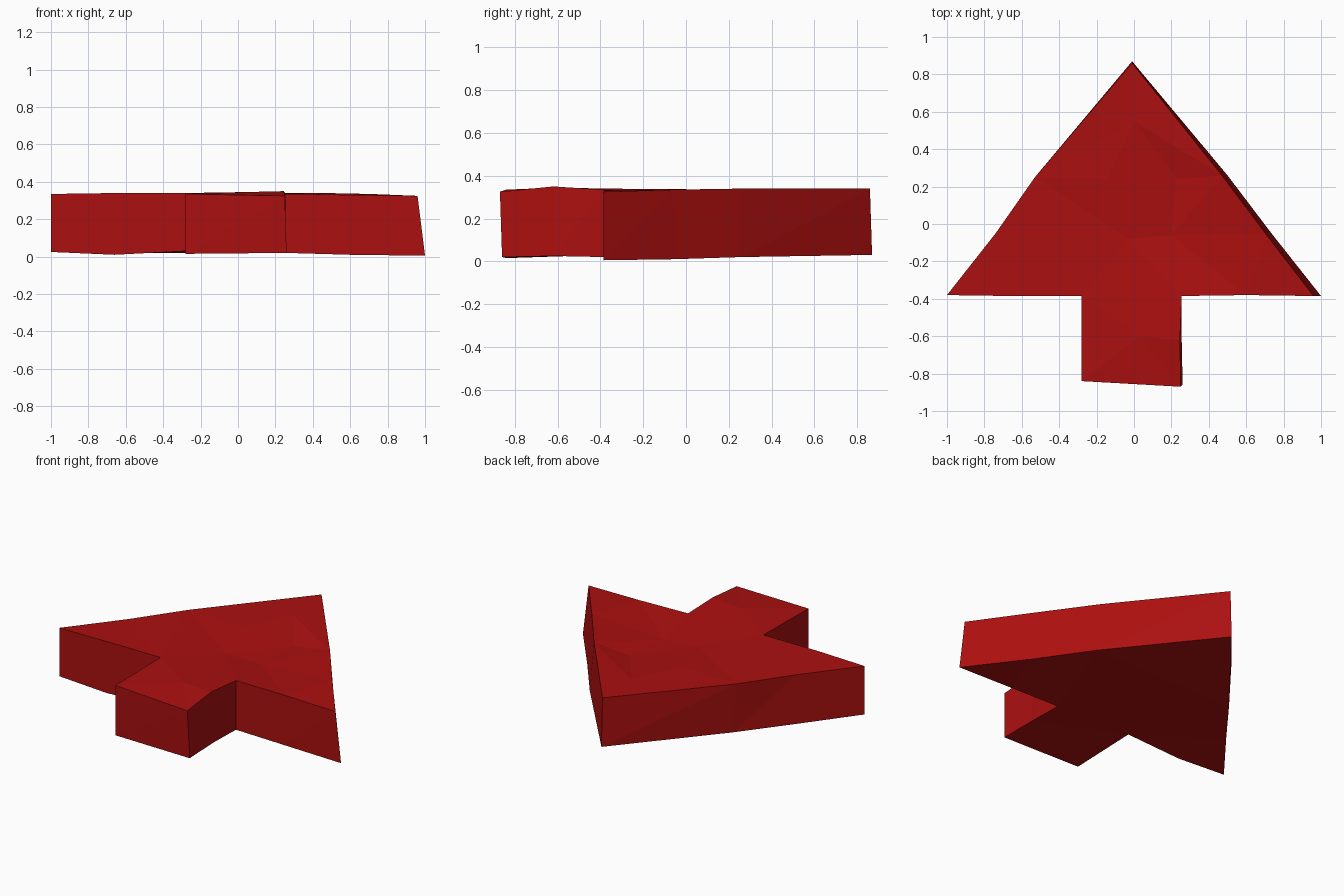
import bpy
import bmesh
from mathutils import Vector
from mathutils.geometry import delaunay_2d_cdt

default_cube = bpy.data.objects.get("Cube")
if default_cube:
    bpy.data.objects.remove(default_cube, do_unlink=True)


def make_material(name, colour):
    material = bpy.data.materials.new(name)
    material.use_nodes = True
    material.diffuse_color = colour
    shader = material.node_tree.nodes["Principled BSDF"]
    shader.inputs["Base Color"].default_value = colour
    shader.inputs["Roughness"].default_value = 0.8
    return material


# Outline, counter-clockwise from the tip: x, y, top height, bottom height
outline = [
    (-0.01, 0.86, 0.34, 0.03),
    (-0.53, 0.25, 0.335, 0.02),
    (-0.74, -0.05, 0.335, 0.02),
    (-1.0, -0.38, 0.335, 0.025),
    (-0.66, -0.385, 0.34, 0.01),
    (-0.28, -0.385, 0.34, 0.03),
    (-0.28, -0.84, 0.335, 0.015),
    (0.25, -0.87, 0.325, 0.02),
    (0.245, -0.62, 0.35, 0.025),
    (0.255, -0.385, 0.335, 0.02),
    (0.6, -0.38, 0.33, 0.01),
    (0.96, -0.385, 0.325, 0.005),
    (0.71, -0.06, 0.335, 0.01),
    (0.47, 0.26, 0.34, 0.02),
]

# Where the lower rim leans away from the upper rim: index to x and y shift
lean = {0: (0, 0.01), 1: (0.02, 0), 7: (0.01, 0.01), 8: (0.01, 0),
        11: (0.04, 0), 12: (0.025, 0.01), 13: (0.03, 0)}

# Gentle hollow and ridges hammered into the upper face
dents = [
    (0.0, 0.55, 0.335),
    (-0.14, 0.24, 0.335),
    (0.23, 0.24, 0.31),
    (-0.03, -0.08, 0.315),
    (0.2, -0.06, 0.305),
    (0.03, -0.6, 0.345),
]

top = [Vector((x, y, high)) for x, y, high, low in outline]
bottom = []
for index, (x, y, high, low) in enumerate(outline):
    dx, dy = lean.get(index, (0, 0))
    bottom.append(Vector((x + dx, y + dy, low)))


def add_cap(bm, rim, inner, flip):
    """Triangulate the outline with its inner points and return the rim."""
    points = rim + inner
    count = len(rim)
    edges = [(i, (i + 1) % count) for i in range(count)]
    flat = [point.to_2d() for point in points]
    result = delaunay_2d_cdt(flat, edges, [], 1, 0.0001)
    triangles, sources = result[2], result[3]
    verts = [bm.verts.new(point) for point in points]
    for triangle in triangles:
        corners = [verts[sources[i][0]] for i in triangle]
        bm.faces.new(reversed(corners) if flip else corners)
    return verts[:count]


# Arrow slab: upper face, lower face and the side walls between them
bm = bmesh.new()
upper = add_cap(bm, top, [Vector(point) for point in dents], False)
lower = add_cap(bm, bottom, [], True)
for i in range(len(upper)):
    j = (i + 1) % len(upper)
    bm.faces.new((lower[i], lower[j], upper[j]))
    bm.faces.new((lower[i], upper[j], upper[i]))
bmesh.ops.recalc_face_normals(bm, faces=bm.faces)

mesh = bpy.data.meshes.new("arrow_slab")
bm.to_mesh(mesh)
bm.free()
mesh.materials.append(make_material("deep red", (0.41, 0.005, 0.005, 1)))
arrow = bpy.data.objects.new("arrow_slab", mesh)
bpy.context.collection.objects.link(arrow)
